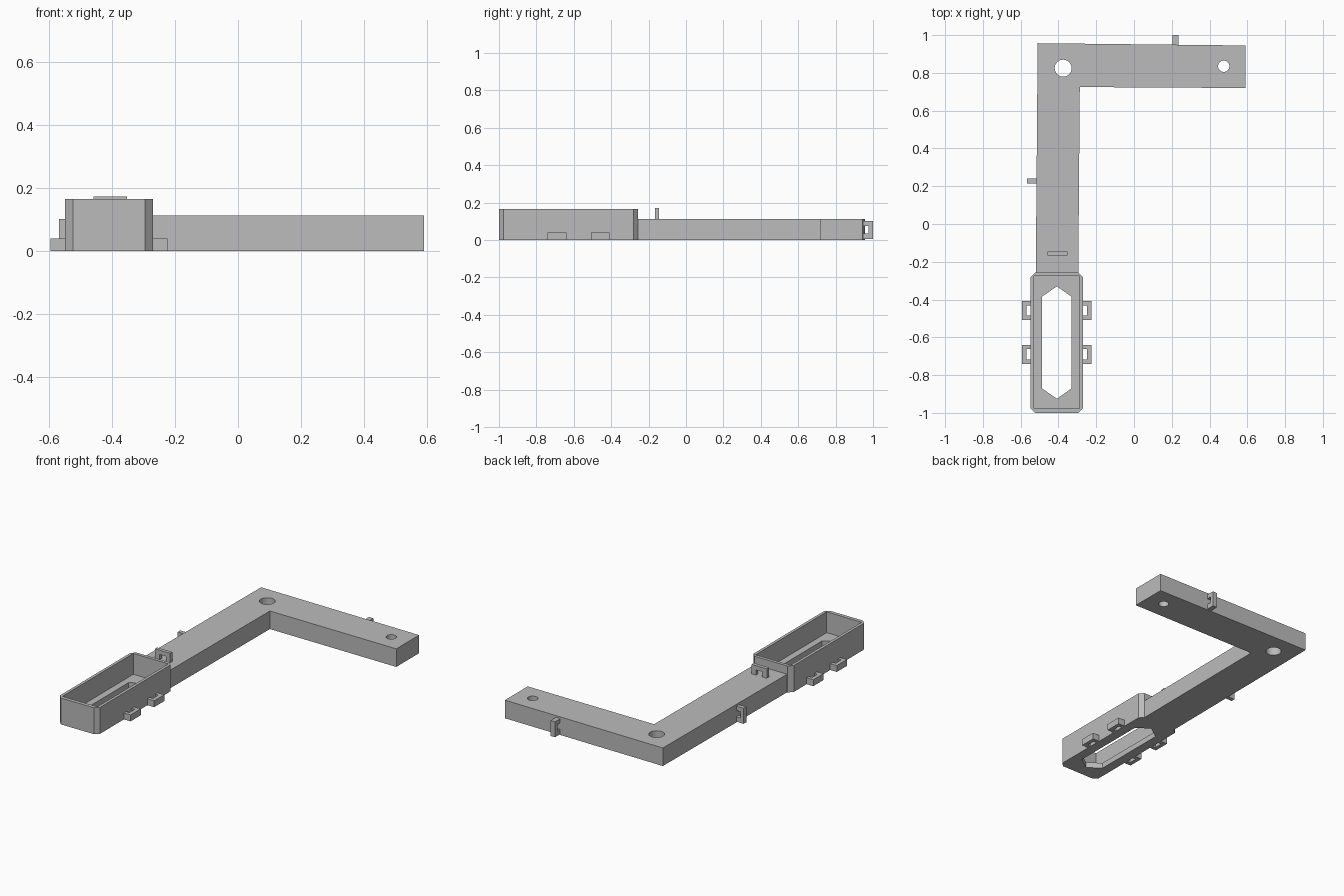
import bpy, bmesh
from math import cos, sin, pi
from mathutils import Matrix, Vector

if "Cube" in bpy.data.objects:
    bpy.data.objects.remove(bpy.data.objects["Cube"])

grey = bpy.data.materials.new("plain grey")
grey.use_nodes = True
grey.diffuse_color = (0.5, 0.5, 0.5, 1)
grey.node_tree.nodes["Principled BSDF"].inputs["Base Color"].default_value = (0.5, 0.5, 0.5, 1)

# local u, v and depth directions of a profile
FLAT = ((1, 0, 0), (0, 1, 0), (0, 0, 1))
FACING_Y = ((1, 0, 0), (0, 0, 1), (0, -1, 0))
FACING_X = ((0, 1, 0), (0, 0, 1), (1, 0, 0))


def rect(u0, u1, v0, v1, c=0):
    """Rectangle outline, with optional chamfered corners."""
    if not c:
        return [(u0, v0), (u1, v0), (u1, v1), (u0, v1)]
    return [(u0 + c, v0), (u1 - c, v0), (u1, v0 + c), (u1, v1 - c),
            (u1 - c, v1), (u0 + c, v1), (u0, v1 - c), (u0, v0 + c)]


def circle(u, v, r, n=32):
    return [(u + r * cos(2 * pi * i / n), v + r * sin(2 * pi * i / n)) for i in range(n)]


def extrude(name, outlines, d0, d1, axes=FLAT):
    """Solid from an outer outline and any hole outlines, between two depths."""
    curve = bpy.data.curves.new(name, "CURVE")
    curve.dimensions = "2D"
    curve.fill_mode = "BOTH"
    curve.extrude = abs(d1 - d0) / 2
    for pts in outlines:
        s = curve.splines.new("POLY")
        s.points.add(len(pts) - 1)
        for p, (u, v) in zip(s.points, pts):
            p.co = (u, v, 0, 1)
        s.use_cyclic_u = True
    temp = bpy.data.objects.new(name + "_profile", curve)
    bpy.context.scene.collection.objects.link(temp)
    bpy.context.view_layer.update()
    mesh = bpy.data.meshes.new_from_object(
        temp.evaluated_get(bpy.context.evaluated_depsgraph_get()))
    bpy.data.objects.remove(temp)

    bm = bmesh.new()
    bm.from_mesh(mesh)
    bmesh.ops.remove_doubles(bm, verts=bm.verts, dist=1e-5)
    turn = Matrix(axes).transposed().to_4x4()
    bm.transform(turn @ Matrix.Translation((0, 0, (d0 + d1) / 2)))
    bmesh.ops.recalc_face_normals(bm, faces=bm.faces)
    for f in bm.faces:
        f.smooth = False
    bm.to_mesh(mesh)
    bm.free()
    mesh.name = name
    mesh.materials.clear()
    mesh.materials.append(grey)
    obj = bpy.data.objects.new(name, mesh)
    bpy.context.scene.collection.objects.link(obj)
    return obj


# L-shaped arm with two round mounting holes
arm = [(-0.52, -0.265), (-0.295, -0.265), (-0.287, 0.725), (0.59, 0.72),
       (0.59, 0.945), (-0.51, 0.957)]
extrude("arm", [arm, circle(-0.375, 0.825, 0.045), circle(0.475, 0.835, 0.03)], 0, 0.113)

# Open tray: floor with a pointed slot, and a chamfered wall
shell = rect(-0.548, -0.27, -1, -0.256, 0.025)
slot = [(-0.408, -0.925), (-0.33, -0.87), (-0.33, -0.385),
        (-0.408, -0.33), (-0.488, -0.385), (-0.488, -0.87)]
extrude("tray_floor", [shell, slot], 0, 0.035)
extrude("tray_wall", [shell, rect(-0.53, -0.288, -0.977, -0.276)], 0.035, 0.165)

# Strap loops on both sides of the tray
for side, wall in (("right", -0.546), ("left", -0.272)):
    out = -1 if side == "right" else 1
    for place, y in (("front", -0.69), ("rear", -0.458)):
        u = [wall, wall + out * 0.024, wall + out * 0.048]
        loop = [(u[0], y - 0.05), (u[2], y - 0.05), (u[2], y + 0.05), (u[0], y + 0.05),
                (u[0], y + 0.027), (u[1], y + 0.027), (u[1], y - 0.027), (u[0], y - 0.027)]
        extrude(f"{side}_{place}_loop", [loop], 0, 0.04)

# Cable bridge on top of the arm
bridge = [(-0.457, 0.11), (-0.425, 0.11), (-0.425, 0.145), (-0.382, 0.145),
          (-0.382, 0.11), (-0.352, 0.11), (-0.352, 0.172), (-0.457, 0.172)]
extrude("top_cable_bridge", [bridge], 0.145, 0.167, FACING_Y)


# Cable clips on the outer sides of the arm
def clip(base, out):
    mid, tip = base + out * 0.032, base + out * 0.055
    return [(base, 0.005), (tip, 0.005), (tip, 0.102), (base, 0.102),
            (base, 0.075), (mid, 0.075), (mid, 0.035), (base, 0.035)]


extrude("side_cable_clip", [clip(-0.512, -1)], -0.24, -0.215, FACING_Y)
extrude("back_cable_clip", [clip(0.945, 1)], 0.205, 0.235, FACING_X)
